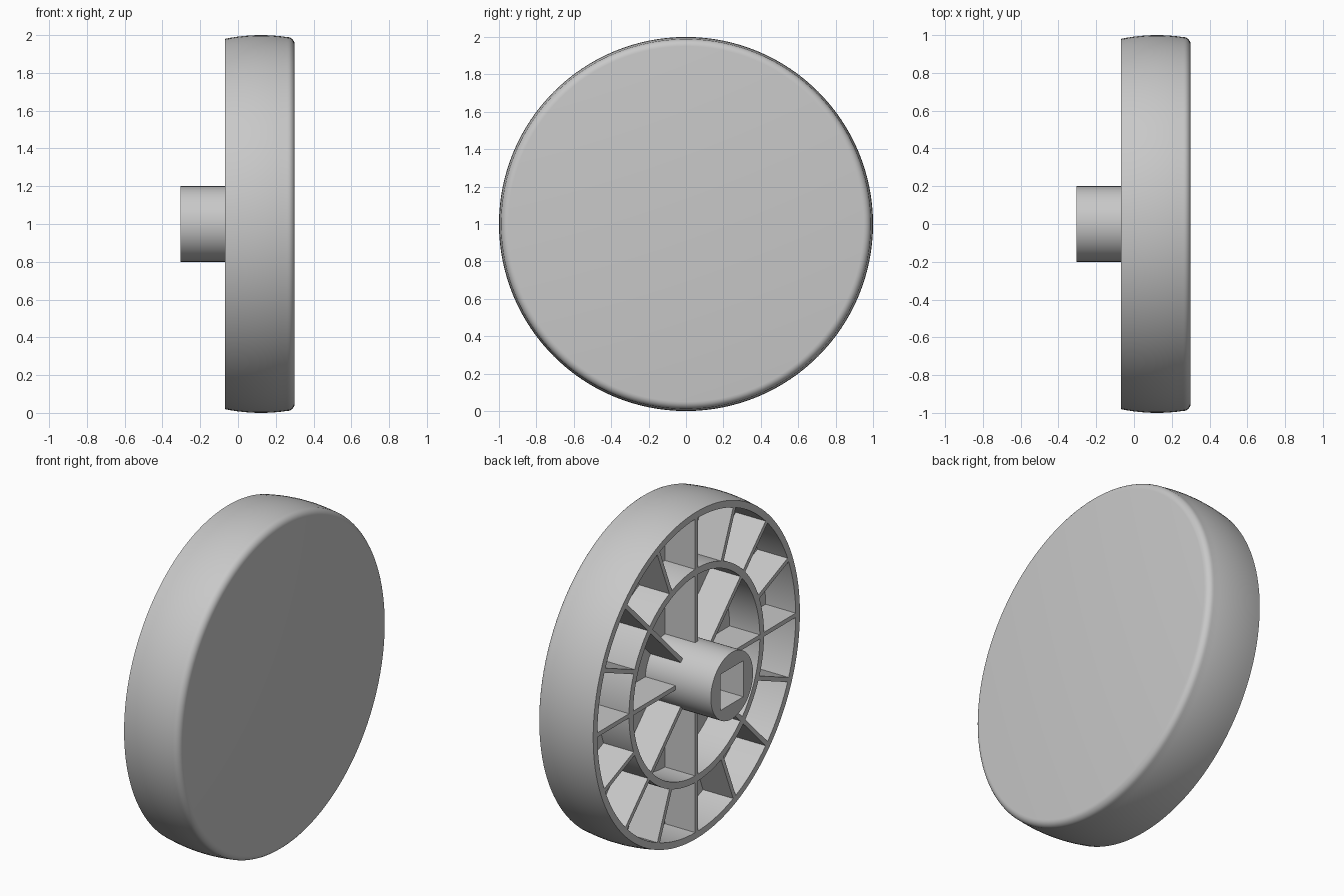
import bpy, bmesh, math
from mathutils import Matrix, Vector

if "Cube" in bpy.data.objects:
    bpy.data.objects.remove(bpy.data.objects["Cube"], do_unlink=True)

# One grey plastic for the whole part
grey = bpy.data.materials.new("grey plastic")
grey.use_nodes = True
colour = (0.58, 0.58, 0.58, 1)
grey.diffuse_color = colour
grey.node_tree.nodes["Principled BSDF"].inputs["Base Color"].default_value = colour

CENTRE = Vector((0, 0, 1))   # the disc's axis runs along x through here
BACK = -0.07                 # open rear edge
FLOOR = 0.13                 # rear side of the solid face
FACE = 0.30                  # front of the solid face


def finish(name, bm, smooth=True):
    bmesh.ops.recalc_face_normals(bm, faces=bm.faces)
    mesh = bpy.data.meshes.new(name)
    bm.to_mesh(mesh)
    bm.free()
    mesh.materials.append(grey)
    obj = bpy.data.objects.new(name, mesh)
    obj.location = CENTRE
    bpy.context.collection.objects.link(obj)
    if smooth:
        bpy.ops.object.select_all(action='DESELECT')
        obj.select_set(True)
        bpy.context.view_layer.objects.active = obj
        bpy.ops.object.shade_smooth_by_angle(angle=math.radians(30))
    return obj


def lathe(name, profile, closed=False, steps=128):
    """Turn (x, radius) points around the x axis."""
    bm = bmesh.new()
    verts = [bm.verts.new((x, 0, r)) for x, r in profile]
    pairs = list(zip(verts, verts[1:]))
    if closed:
        pairs.append((verts[-1], verts[0]))
    edges = [bm.edges.new(p) for p in pairs]
    bmesh.ops.spin(bm, geom=verts + edges, cent=(0, 0, 0), axis=(1, 0, 0),
                   angle=math.tau, steps=steps, use_duplicate=False)
    bmesh.ops.remove_doubles(bm, verts=bm.verts, dist=0.0001)
    return finish(name, bm)


def add_box(bm, lo, hi, turn=0):
    lo, hi = Vector(lo), Vector(hi)
    matrix = (Matrix.Rotation(turn, 4, 'X') @ Matrix.Translation((lo + hi) / 2)
              @ Matrix.Diagonal((*(hi - lo), 1)))
    bmesh.ops.create_cube(bm, size=1, matrix=matrix)


def ribs(name, count, inner, outer, half_width=0.013):
    bm = bmesh.new()
    for i in range(count):
        add_box(bm, (BACK, -half_width, inner), (FLOOR + 0.01, half_width, outer),
                math.tau * i / count)
    return finish(name, bm, smooth=False)


# Cup-shaped disc: crowned outer wall, rounded front edge, hollow back
fillet = 0.04
crown = [(BACK + 0.33 * t / 10, 1 - 0.02 * ((t - 5.8) / 5.8) ** 2) for t in range(11)]
corner = [(FACE - fillet + fillet * math.sin(a), 0.95 + fillet * math.cos(a))
          for a in (math.radians(15 * k) for k in range(1, 7))]
lathe("disc_shell", [(FLOOR, 0), (FLOOR, 0.94), (BACK, 0.94)] + crown + corner
      + [(FACE, 0)])

# Stiffening ring halfway out
lathe("inner_ring", [(BACK, 0.60), (BACK, 0.64), (FLOOR + 0.01, 0.64),
                     (FLOOR + 0.01, 0.60)], closed=True)

# Radial ribs
ribs("inner_ribs", 8, 0.19, 0.61)
ribs("outer_ribs", 16, 0.63, 0.95)

# Hub with a square socket
hub = lathe("hub", [(-0.305, 0), (-0.305, 0.2), (FLOOR + 0.01, 0.2),
                    (FLOOR + 0.01, 0)], steps=64)
bm = bmesh.new()
add_box(bm, (-0.4, -0.108, -0.108), (0.1, 0.108, 0.108))
cutter = finish("socket_cutter", bm, smooth=False)
cutter.hide_render = True
cut = hub.modifiers.new("socket", 'BOOLEAN')
cut.operation = 'DIFFERENCE'
cut.solver = 'EXACT'
cut.object = cutter
bpy.ops.object.select_all(action='DESELECT')
hub.select_set(True)
bpy.context.view_layer.objects.active = hub
bpy.ops.object.modifier_apply(modifier=cut.name)
bpy.data.objects.remove(cutter, do_unlink=True)
